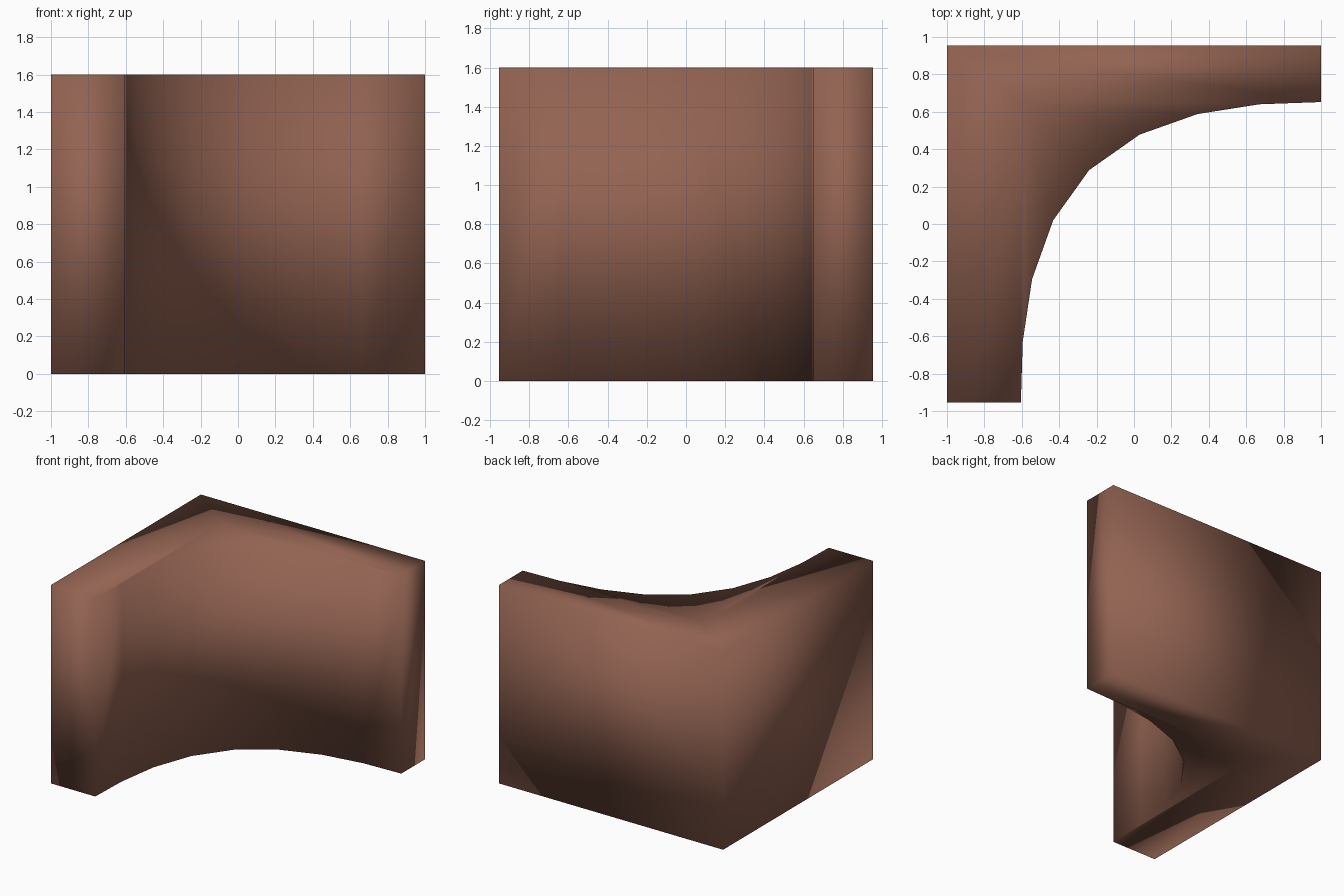
import bpy, bmesh

if "Cube" in bpy.data.objects:
    bpy.data.objects.remove(bpy.data.objects["Cube"])

HEIGHT = 1.6
# Inner concave curve in plan, from the left wing end to the back wing end
CURVE = [(-0.605, -0.955), (-0.595, -0.63), (-0.545, -0.295), (-0.432, 0.02),
         (-0.24, 0.288), (0.03, 0.478), (0.34, 0.588), (0.67, 0.64), (1.0, 0.652)]
LEFT_END, CORNER, BACK_END = (-1.0, -0.955), (-1.0, 0.955), (1.0, 0.955)
KNEE = (-0.6, 0.65)  # where the two straight wings meet

bm = bmesh.new()


def ring(z):
    pts = [LEFT_END] + CURVE + [BACK_END, CORNER]
    return [bm.verts.new((x, y, z)) for x, y in pts], bm.verts.new((*KNEE, z))


low, low_knee = ring(0)
high, high_knee = ring(HEIGHT)

# Upright walls
n = len(low)
for i in range(n):
    j = (i + 1) % n
    bm.faces.new((low[i], low[j], high[j], high[i]))

# Caps: two straight wings plus a fan filling the curved corner
for v, k in ((low, low_knee), (high, high_knee)):
    last = len(CURVE)
    bm.faces.new((v[0], v[1], k, v[n - 1]))
    bm.faces.new((v[n - 1], k, v[last], v[n - 2]))
    for i in range(1, last):
        bm.faces.new((k, v[i], v[i + 1]))

bmesh.ops.recalc_face_normals(bm, faces=bm.faces[:])
for f in bm.faces:
    f.smooth = True

mesh = bpy.data.meshes.new("curved_corner_wall")
bm.to_mesh(mesh)
bm.free()
wall = bpy.data.objects.new("curved_corner_wall", mesh)
bpy.context.collection.objects.link(wall)

# Single brown colour
brown = bpy.data.materials.new("warm brown")
brown.diffuse_color = (0.29, 0.125, 0.085, 1)
brown.use_nodes = True
brown.node_tree.nodes["Principled BSDF"].inputs["Base Color"].default_value = brown.diffuse_color
mesh.materials.append(brown)
